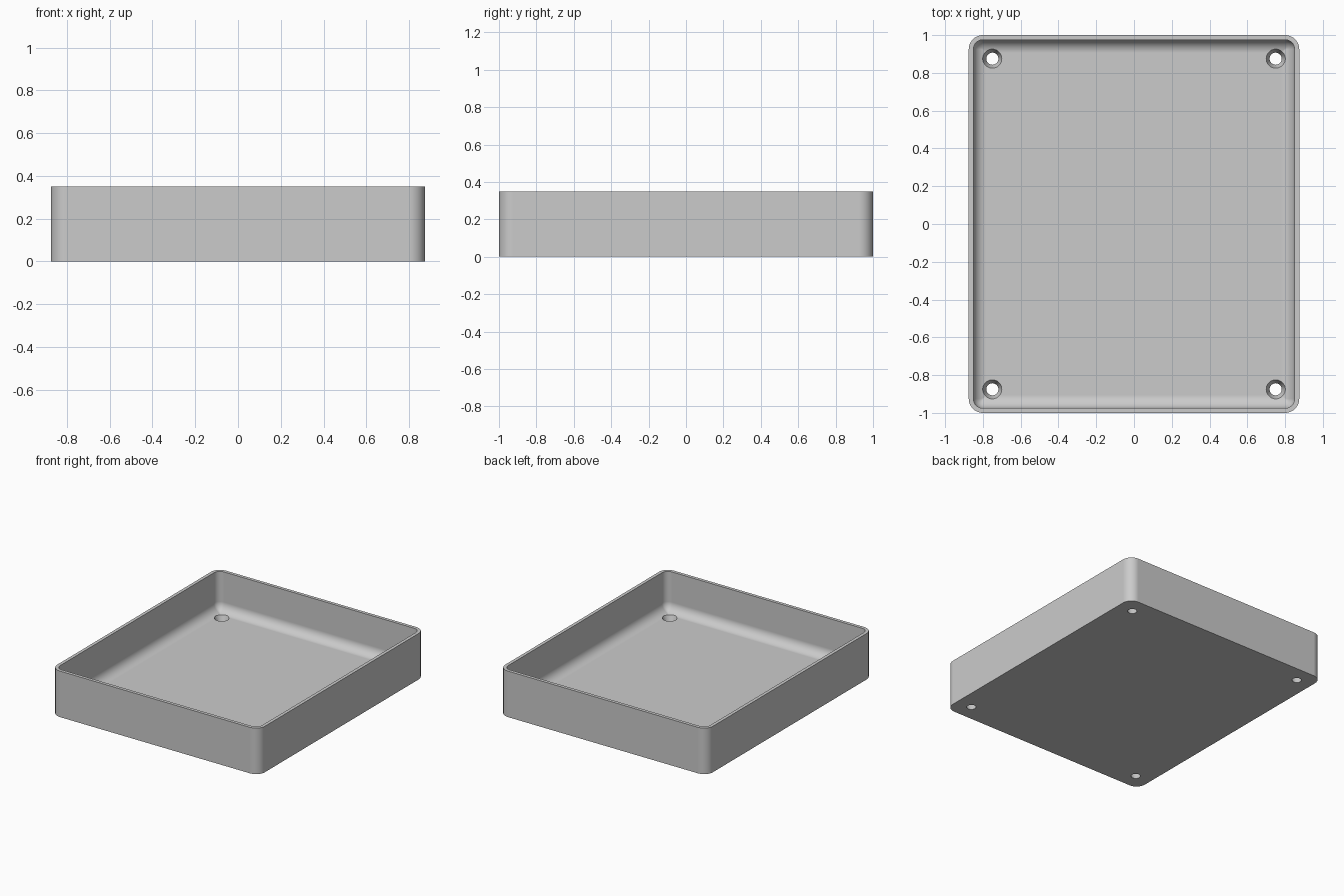
import bpy, bmesh, math

cube = bpy.data.objects.get("Cube")
if cube:
    bpy.data.objects.remove(cube, do_unlink=True)

HX, HY, HEIGHT = 0.875, 1.0, 0.35
WALL, FLOOR = 0.025, 0.05
CORNER, FILLET = 0.075, 0.07
ARC_STEPS, FILLET_STEPS = 12, 12

grey = bpy.data.materials.new("plain grey")
grey.use_nodes = True
colour = (0.6, 0.6, 0.6, 1)
grey.diffuse_color = colour
grey.node_tree.nodes["Principled BSDF"].inputs["Base Color"].default_value = colour


def rounded_loop(bm, inset, z):
    """Rounded rectangle of vertices, inset from the outer wall."""
    r = max(CORNER - inset, 0.003)
    verts = []
    for i, (sx, sy) in enumerate([(1, 1), (-1, 1), (-1, -1), (1, -1)]):
        cx, cy = sx * (HX - inset - r), sy * (HY - inset - r)
        for k in range(ARC_STEPS + 1):
            a = (i + k / ARC_STEPS) * math.pi / 2
            verts.append(bm.verts.new((cx + r * math.cos(a), cy + r * math.sin(a), z)))
    return verts


def make_object(name, bm):
    bmesh.ops.recalc_face_normals(bm, faces=bm.faces)
    mesh = bpy.data.meshes.new(name)
    bm.to_mesh(mesh)
    bm.free()
    mesh.materials.append(grey)
    obj = bpy.data.objects.new(name, mesh)
    bpy.context.collection.objects.link(obj)
    return obj


# Tray shell: outer wall, rim, inner wall, then a fillet down to the floor
profile = [(0, 0), (0, HEIGHT), (WALL, HEIGHT)]
for k in range(FILLET_STEPS + 1):
    a = k / FILLET_STEPS * math.pi / 2
    profile.append((WALL + FILLET * (1 - math.cos(a)),
                    FLOOR + FILLET * (1 - math.sin(a))))
bm = bmesh.new()
loops = [rounded_loop(bm, inset, z) for inset, z in profile]
for low, high in zip(loops, loops[1:]):
    for i in range(len(low)):
        j = (i + 1) % len(low)
        bm.faces.new((low[i], low[j], high[j], high[i]))
bm.faces.new(loops[0][::-1])
bm.faces.new(loops[-1])
tray = make_object("tray", bm)

# Tapered screw holes in the four corners of the floor
bm = bmesh.new()
r_bottom, r_top = 0.032, 0.05
slope = (r_top - r_bottom) / FLOOR
z0, z1 = -0.02, 0.08
for sx in (-1, 1):
    for sy in (-1, 1):
        cone = bmesh.ops.create_cone(
            bm, cap_ends=True, segments=40, depth=z1 - z0,
            radius1=r_bottom + slope * z0, radius2=r_bottom + slope * z1)
        bmesh.ops.translate(bm, verts=cone["verts"],
                            vec=(sx * 0.75, sy * 0.875, (z0 + z1) / 2))
cutter = make_object("screw_hole_cutter", bm)
cutter.hide_render = True

bpy.ops.object.select_all(action="DESELECT")
tray.select_set(True)
bpy.context.view_layer.objects.active = tray
holes = tray.modifiers.new("screw holes", "BOOLEAN")
holes.operation, holes.solver, holes.object = "DIFFERENCE", "EXACT", cutter
bpy.ops.object.modifier_apply(modifier=holes.name)
bpy.data.objects.remove(cutter, do_unlink=True)

# Smooth curves with crisp edges and flat panels
bpy.ops.object.shade_smooth_by_angle(angle=math.radians(30))
weighted = tray.modifiers.new("flat panels", "WEIGHTED_NORMAL")
weighted.keep_sharp = True
